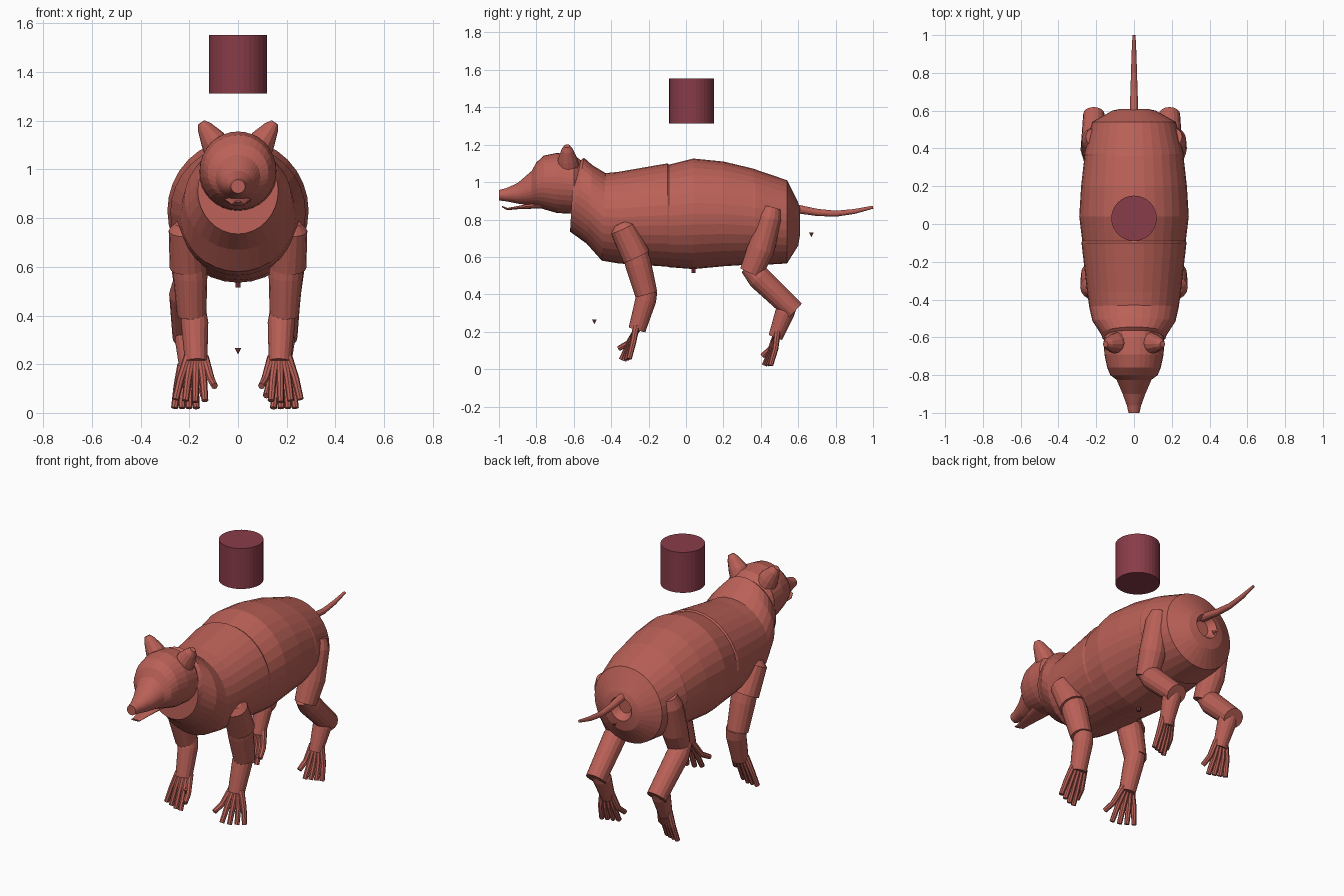
import bpy, bmesh, math
from mathutils import Vector


def material(name, color):
    m = bpy.data.materials.new(name)
    m.diffuse_color = (*color, 1)
    return m


SKIN = material("terracotta skin", (0.49, 0.118, 0.095))
DARK = material("dark maroon", (0.25, 0.045, 0.065))


def finish(name, bm, mat):
    bmesh.ops.recalc_face_normals(bm, faces=bm.faces)
    me = bpy.data.meshes.new(name)
    bm.to_mesh(me)
    bm.free()
    me.materials.append(mat)
    ob = bpy.data.objects.new(name, me)
    bpy.context.collection.objects.link(ob)
    return ob


def loft(name, rings, sides, mat=SKIN):
    """Skin closed rings of points, with a flat cap at each end."""
    bm = bmesh.new()
    loops = [[bm.verts.new(p) for p in r] for r in rings]
    for a, b in zip(loops, loops[1:]):
        for i in range(sides):
            j = (i + 1) % sides
            bm.faces.new((a[i], a[j], b[j], b[i]))
    bm.faces.new(loops[0])
    bm.faces.new(loops[-1])
    return finish(name, bm, mat)


def barrel(name, stations, sides=32):
    """Stations: (y at bottom, y at top, z bottom, z top, half width)."""
    rings = []
    for yb, yt, zb, zt, w in stations:
        ring = []
        for i in range(sides):
            a = 2 * math.pi * i / sides
            t = (math.sin(a) + 1) / 2
            ring.append((w * math.cos(a), yb + (yt - yb) * t, zb + (zt - zb) * t))
        rings.append(ring)
    return loft(name, rings, sides)


def limb(name, path, sides=16, squash=1.0):
    """Path points: (x, y, z, radius); squash flattens the side to side axis."""
    pts = [Vector(p[:3]) for p in path]
    rings = []
    for k, p in enumerate(pts):
        d = (pts[min(k + 1, len(pts) - 1)] - pts[max(k - 1, 0)]).normalized()
        ref = Vector((0, 0, 1)) if abs(d.x) > 0.8 else Vector((1, 0, 0))
        u = (ref - d * ref.dot(d)).normalized()
        v = d.cross(u)
        r = path[k][3]
        rings.append([p + r * (u * squash * math.cos(a) + v * math.sin(a))
                      for a in (2 * math.pi * i / sides for i in range(sides))])
    return loft(name, rings, sides)


# Torso, with a low ridge, a conical rump and a dimple under the tail root
barrel("torso", [
    (-0.62, -0.60, 0.735, 1.09, 0.165), (-0.62, -0.545, 0.735, 1.13, 0.175),
    (-0.53, -0.50, 0.67, 1.09, 0.22), (-0.45, -0.43, 0.58, 1.048, 0.237),
    (-0.36, -0.36, 0.565, 1.055, 0.248), (-0.10, -0.10, 0.548, 1.10, 0.278),
    (-0.09, -0.09, 0.545, 1.094, 0.274), (0.04, 0.04, 0.535, 1.126, 0.29),
    (0.20, 0.20, 0.55, 1.11, 0.28), (0.36, 0.36, 0.56, 1.072, 0.262),
    (0.37, 0.37, 0.555, 1.068, 0.265), (0.54, 0.54, 0.565, 1.01, 0.222),
    (0.60, 0.60, 0.66, 0.89, 0.115), (0.61, 0.61, 0.72, 0.86, 0.07),
    (0.57, 0.57, 0.75, 0.84, 0.04)])

# Head and tapering snout
barrel("head", [
    (-0.56, -0.54, 0.87, 1.10, 0.12), (-0.60, -0.60, 0.83, 1.145, 0.16),
    (-0.69, -0.69, 0.835, 1.156, 0.157), (-0.76, -0.76, 0.855, 1.142, 0.142),
    (-0.80, -0.80, 0.87, 1.105, 0.125), (-0.825, -0.825, 0.875, 1.06, 0.092),
    (-0.90, -0.90, 0.885, 0.995, 0.06), (-0.96, -0.96, 0.897, 0.968, 0.038),
    (-1.0, -1.0, 0.902, 0.958, 0.029)])
barrel("lower_jaw", [
    (-0.76, -0.76, 0.86, 0.90, 0.06), (-0.90, -0.90, 0.855, 0.872, 0.035),
    (-0.955, -0.955, 0.85, 0.862, 0.025), (-0.985, -0.985, 0.866, 0.874, 0.012)], 16)

# Tail
limb("tail", [(0, 0.57, 0.86, 0.024), (0, 0.62, 0.852, 0.022), (0, 0.70, 0.838, 0.019),
              (0, 0.80, 0.831, 0.016), (0, 0.90, 0.843, 0.013), (0, 1.0, 0.866, 0.008)], 12)

for side, s in (("left", 1), ("right", -1)):
    # Ear
    limb("ear_" + side, [(s * 0.07, -0.63, 1.06, 0.065), (s * 0.105, -0.633, 1.125, 0.052),
                         (s * 0.137, -0.635, 1.172, 0.032), (s * 0.151, -0.636, 1.193, 0.016)],
         12).name = "ear_" + side
    # Front leg
    limb("front_upper_leg_" + side, [(s * 0.225, -0.352, 0.785, 0.035),
                                     (s * 0.215, -0.338, 0.755, 0.07),
                                     (s * 0.205, -0.265, 0.60, 0.076)])
    limb("front_lower_leg_" + side, [(s * 0.20, -0.275, 0.63, 0.068),
                                     (s * 0.196, -0.255, 0.56, 0.07),
                                     (s * 0.19, -0.212, 0.40, 0.06)])
    limb("front_wrist_" + side, [(s * 0.183, -0.205, 0.42, 0.052),
                                 (s * 0.178, -0.215, 0.37, 0.056),
                                 (s * 0.172, -0.262, 0.21, 0.046)])

    # Hind leg; the right one is swung slightly outward
    k = 0.0 if s > 0 else 0.025
    limb("thigh_" + side, [(s * 0.205, 0.46, 0.862, 0.05), (s * 0.21, 0.447, 0.81, 0.066),
                           (s * 0.207, 0.40, 0.64, 0.073), (s * 0.20, 0.348, 0.515, 0.062)])
    limb("shank_" + side, [(s * (0.195 + k), 0.33, 0.55, 0.045),
                           (s * (0.194 + k), 0.39, 0.49, 0.064),
                           (s * (0.187 + k), 0.58, 0.31, 0.057)])
    limb("hind_ankle_" + side, [(s * (0.185 + k), 0.55, 0.345, 0.045),
                                (s * (0.182 + k), 0.528, 0.30, 0.052),
                                (s * (0.176 + k), 0.478, 0.17, 0.038)])

    # Five splayed toes on each foot; the inner one is a short thumb
    for i in range(5):
        f = i - 2
        tip = 0.055 if i else 0.11
        limb(f"front_toe_{side}_{i + 1}", [
            (s * (0.172 + f * 0.017), -0.258 - 0.004 * f, 0.23, 0.018),
            (s * (0.174 + f * 0.031), -0.295 + 0.006 * f, 0.14, 0.016),
            (s * (0.176 + f * 0.040), -0.332 + 0.014 * f, tip - 0.005 * (2 - abs(f)), 0.014)], 8)
        tip = 0.02 if i else 0.07
        limb(f"hind_toe_{side}_{i + 1}", [
            (s * (0.176 + k + f * 0.015), 0.488, 0.20, 0.018),
            (s * (0.176 + k + f * 0.024), 0.466 + 0.006 * f, 0.11, 0.016),
            (s * (0.176 + k + f * 0.030), 0.430 + 0.011 * f, tip, 0.014)], 8)


def spike(name, center, r_low, r_high, height, sides, mat):
    bm = bmesh.new()
    bmesh.ops.create_cone(bm, cap_ends=True, segments=sides, radius1=r_low,
                          radius2=r_high, depth=height)
    bmesh.ops.translate(bm, verts=bm.verts, vec=center)
    return finish(name, bm, mat)


# Floating drum and the small loose pointers
spike("floating_drum", (0, 0.03, 1.433), 0.12, 0.12, 0.24, 32, DARK)
spike("front_pointer", (0, -0.49, 0.253), 0.0, 0.013, 0.026, 8, SKIN)
spike("rear_pointer", (0, 0.67, 0.718), 0.0, 0.013, 0.026, 8, SKIN)
spike("belly_pointer", (0, 0.04, 0.527), 0.011, 0.011, 0.024, 8, DARK)
